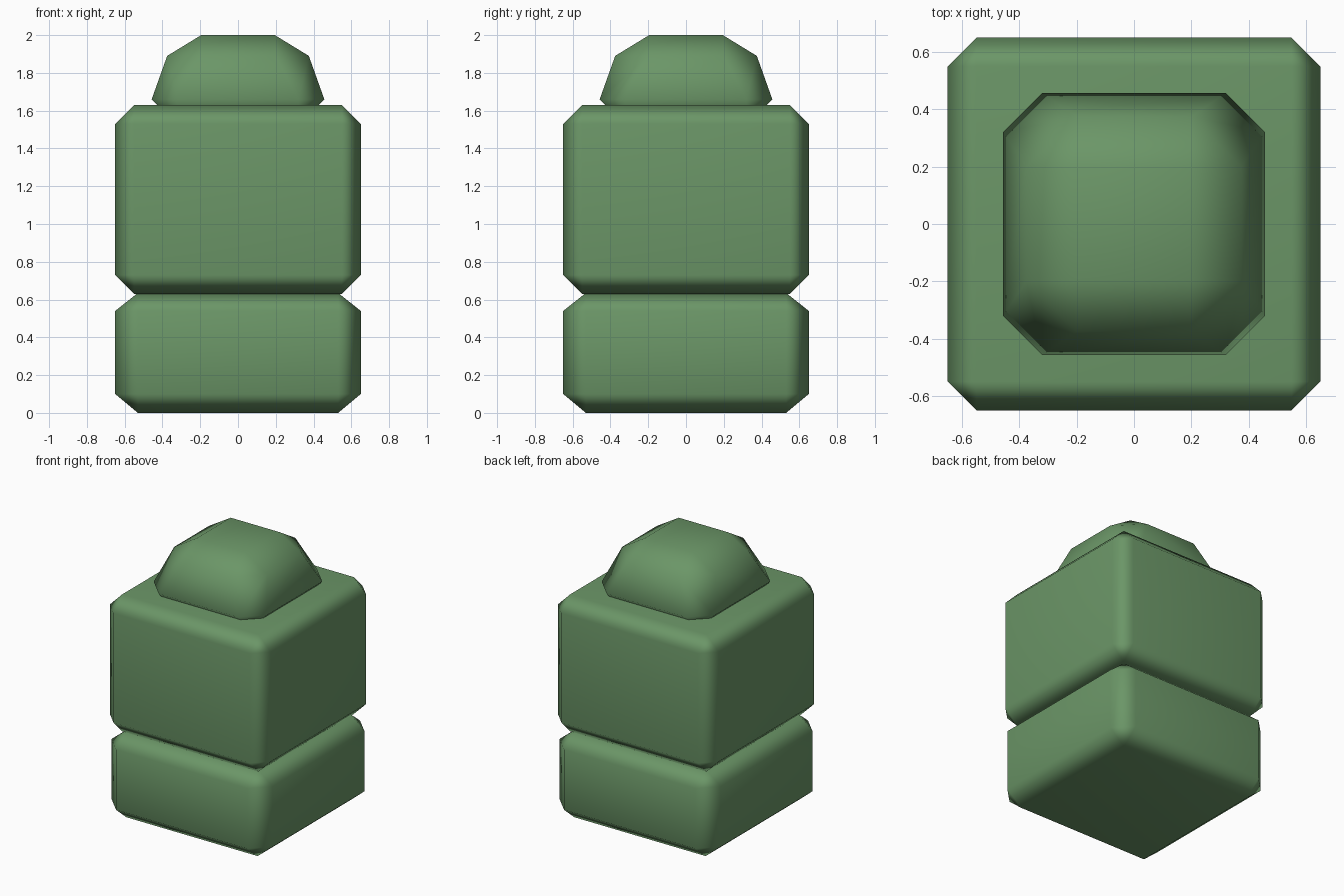
import bpy
import bmesh

if "Cube" in bpy.data.objects:
    bpy.data.objects.remove(bpy.data.objects["Cube"])

green = bpy.data.materials.new("leaf green")
green.diffuse_color = (0.147, 0.305, 0.136, 1)
green.use_nodes = True
green.node_tree.nodes["Principled BSDF"].inputs["Base Color"].default_value = green.diffuse_color


def bevelled_block(name, z, bottom_flat, low, high, top_flat):
    """Square block with cut edges; low and high are (half width, half flat)."""
    bm = bmesh.new()
    for sx in (-1, 1):
        for sy in (-1, 1):
            bm.verts.new((sx * bottom_flat, sy * bottom_flat, z[0]))
            bm.verts.new((sx * top_flat, sy * top_flat, z[3]))
            for (half, flat), h in ((low, z[1]), (high, z[2])):
                bm.verts.new((sx * half, sy * flat, h))
                bm.verts.new((sx * flat, sy * half, h))
    bmesh.ops.convex_hull(bm, input=bm.verts[:])
    bmesh.ops.dissolve_limit(bm, angle_limit=0.01, verts=bm.verts[:], edges=bm.edges[:])
    bmesh.ops.recalc_face_normals(bm, faces=bm.faces[:])
    for f in bm.faces:
        f.smooth = True
    me = bpy.data.meshes.new(name)
    bm.to_mesh(me)
    bm.free()
    me.materials.append(green)
    ob = bpy.data.objects.new(name, me)
    bpy.context.collection.objects.link(ob)
    # keeps the big faces flat and the cut edges soft
    ob.modifiers.new("soft edges", 'WEIGHTED_NORMAL')
    return ob


# Low foot block
bevelled_block("base_block", (0, 0.10, 0.54, 0.635), 0.53,
               (0.65, 0.53), (0.65, 0.53), 0.53)
# Tall middle block
bevelled_block("body_block", (0.63, 0.73, 1.53, 1.63), 0.55,
               (0.65, 0.55), (0.65, 0.55), 0.55)
# Tapered cap, its lower bevel sunk into the body
bevelled_block("top_cap", (1.52, 1.66, 1.89, 2.0), 0.32,
               (0.457, 0.32), (0.375, 0.20), 0.195)
